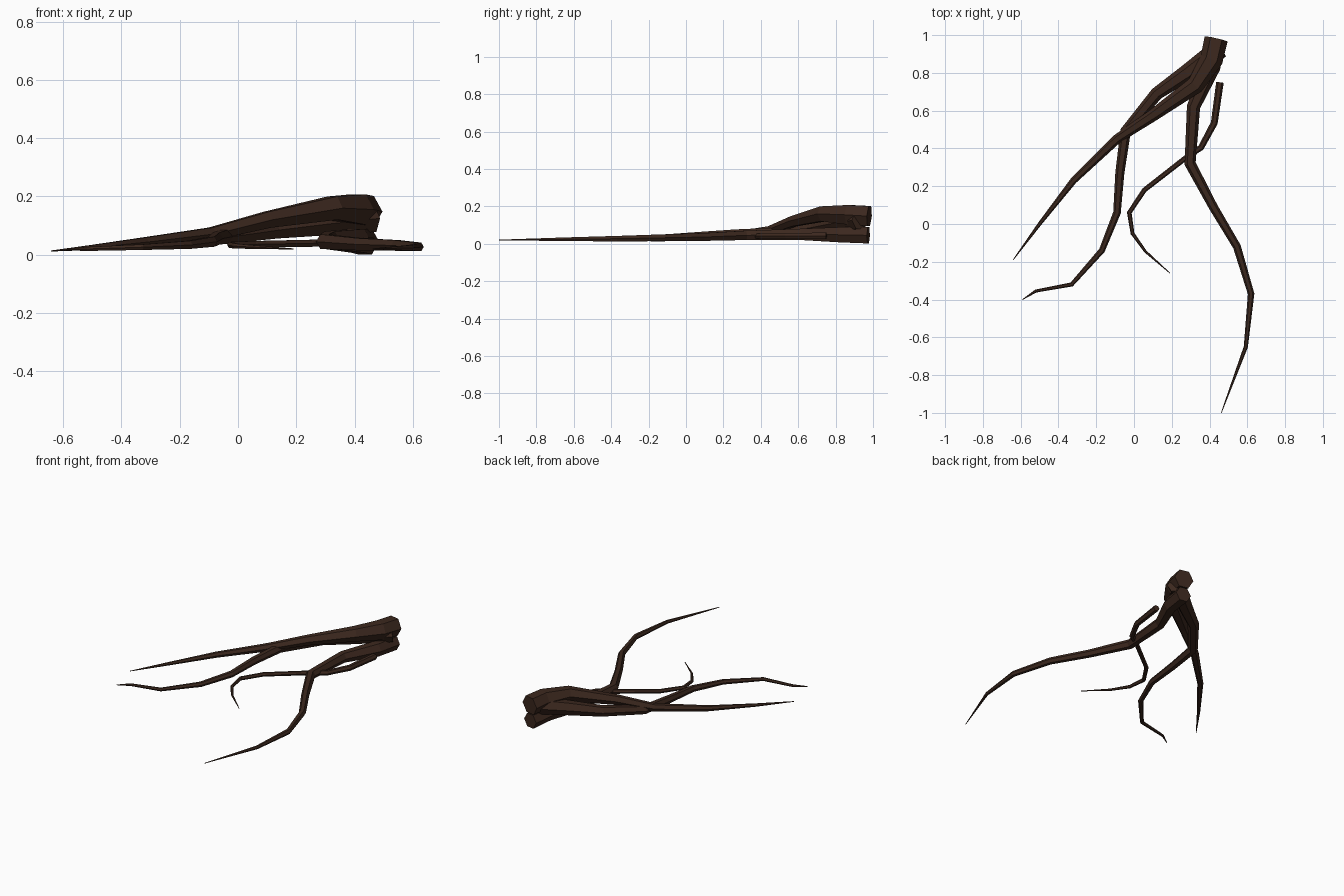
import bpy, bmesh, math
from mathutils import Vector

bark = bpy.data.materials.new("dark_bark")
bark.diffuse_color = (0.045, 0.021, 0.013, 1)


def root(name, pts, sides=6):
    """Tapering faceted tube through (x, y, z, radius) points, capped at both ends."""
    bm = bmesh.new()
    pos = [Vector(p[:3]) for p in pts]
    rings = []
    for i, p in enumerate(pos):
        a = (p - pos[i - 1]).normalized() if i else None
        b = (pos[i + 1] - p).normalized() if i < len(pos) - 1 else None
        t = ((a or b) + (b or a)).normalized()
        side = t.cross(Vector((0, 0, 1))).normalized()
        up = side.cross(t)
        # widen bends so the tube keeps its thickness
        mitre = 1 / max(0.7, t.dot(a or b))
        r = pts[i][3]
        rings.append([bm.verts.new(p + side * (r * mitre * math.cos(k * math.tau / sides))
                                   + up * (r * math.sin(k * math.tau / sides)))
                      for k in range(sides)])
    for r0, r1 in zip(rings, rings[1:]):
        for k in range(sides):
            n = (k + 1) % sides
            bm.faces.new((r0[k], r0[n], r1[n], r1[k]))
    bm.faces.new(rings[0])
    bm.faces.new(rings[-1])
    bmesh.ops.recalc_face_normals(bm, faces=bm.faces)
    me = bpy.data.meshes.new(name)
    bm.to_mesh(me)
    bm.free()
    me.materials.append(bark)
    ob = bpy.data.objects.new(name, me)
    bpy.context.collection.objects.link(ob)


# Upper root, sweeping down to the left
root("upper_root", [
    (0.435, 0.98, 0.148, 0.062), (0.41, 0.87, 0.155, 0.060), (0.325, 0.735, 0.16, 0.046),
    (0.10, 0.575, 0.12, 0.032), (-0.09, 0.45, 0.072, 0.025), (-0.32, 0.23, 0.044, 0.018),
    (-0.50, 0.0, 0.025, 0.010), (-0.64, -0.19, 0.013, 0.002)])

# Middle root, crossing under the upper one
root("middle_root", [
    (0.455, 0.93, 0.125, 0.054), (0.28, 0.80, 0.105, 0.045), (0.12, 0.69, 0.085, 0.034),
    (-0.045, 0.49, 0.062, 0.028), (-0.075, 0.27, 0.056, 0.024), (-0.09, 0.06, 0.045, 0.020),
    (-0.17, -0.14, 0.034, 0.016), (-0.33, -0.32, 0.026, 0.011), (-0.52, -0.355, 0.020, 0.008),
    (-0.59, -0.40, 0.017, 0.002)])

# Long lower root, running forward on the ground
root("long_root", [
    (0.435, 0.975, 0.045, 0.050), (0.41, 0.83, 0.048, 0.047), (0.315, 0.62, 0.050, 0.035),
    (0.297, 0.32, 0.045, 0.029), (0.42, 0.09, 0.036, 0.024), (0.545, -0.12, 0.032, 0.021),
    (0.62, -0.37, 0.027, 0.017), (0.592, -0.65, 0.024, 0.011), (0.462, -1.0, 0.020, 0.002)])

# Thin curling rootlet
root("thin_root", [
    (0.455, 0.75, 0.042, 0.020), (0.425, 0.535, 0.042, 0.018), (0.355, 0.405, 0.041, 0.016),
    (0.28, 0.355, 0.040, 0.014), (0.055, 0.18, 0.036, 0.013), (-0.025, 0.06, 0.034, 0.012),
    (-0.008, -0.05, 0.030, 0.010), (0.06, -0.145, 0.026, 0.007), (0.19, -0.26, 0.020, 0.002)])
